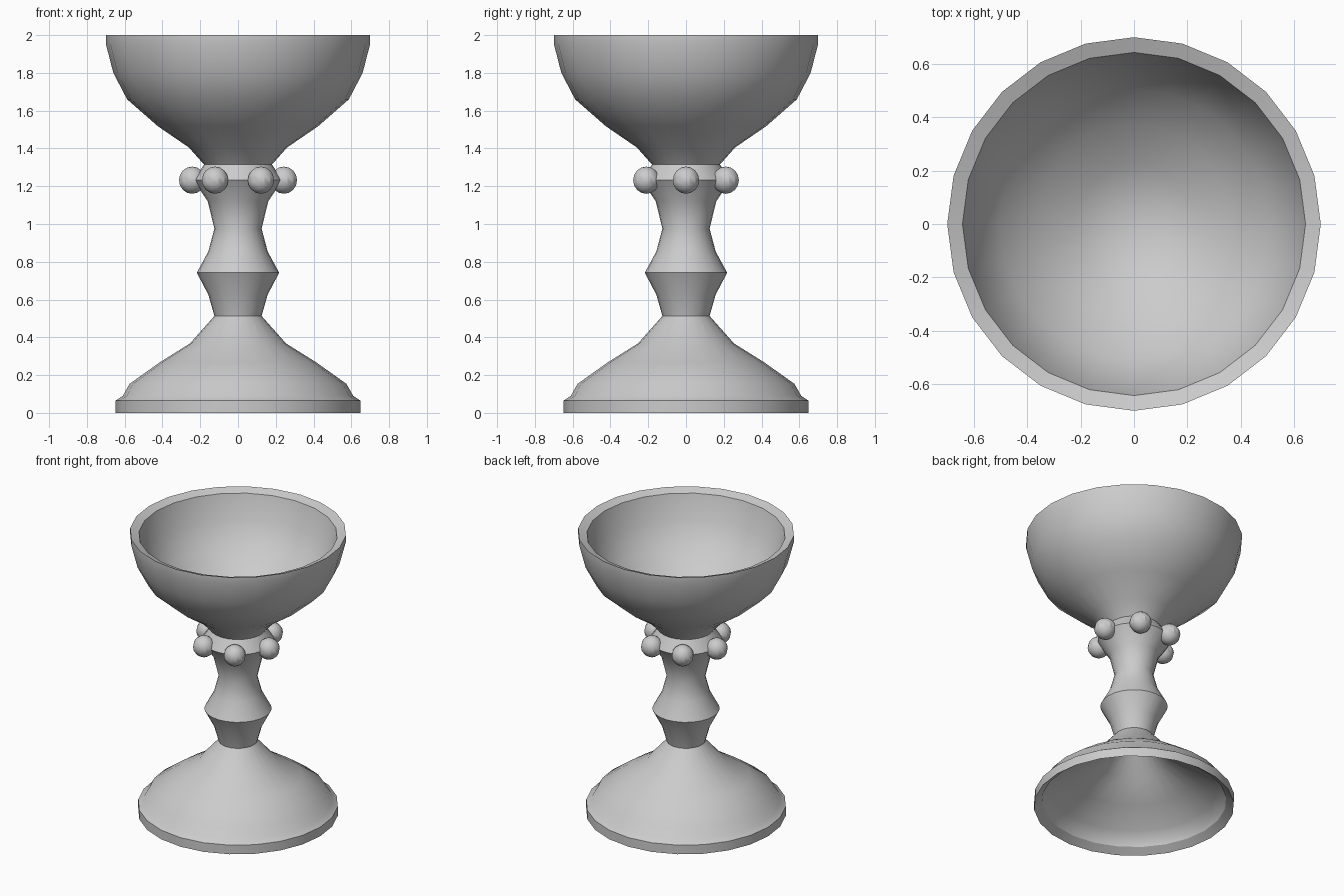
import bpy
import math
from mathutils import Vector

default = bpy.data.objects.get("Cube")
if default:
    bpy.data.objects.remove(default, do_unlink=True)

grey = bpy.data.materials.new("plain grey")
grey.use_nodes = True
COLOUR = (0.6, 0.6, 0.6, 1)
grey.diffuse_color = COLOUR
grey.node_tree.nodes["Principled BSDF"].inputs["Base Color"].default_value = COLOUR

SIDES = 24


def finish(obj):
    obj.data.materials.append(grey)
    bpy.ops.object.select_all(action="DESELECT")
    obj.select_set(True)
    bpy.context.view_layer.objects.active = obj
    bpy.ops.object.shade_smooth_by_angle(angle=math.radians(29))


def lathe(name, profile):
    """Spin (radius, height) points around z; radius zero makes a pole."""
    verts, rings, faces = [], [], []
    for r, z in profile:
        count = SIDES if r > 0 else 1
        rings.append([len(verts) + i for i in range(count)])
        for i in range(count):
            a = math.tau * i / SIDES
            verts.append((r * math.cos(a), r * math.sin(a), z))
    for low, high in zip(rings, rings[1:]):
        for i in range(SIDES):
            j = (i + 1) % SIDES
            if len(low) == 1:
                faces.append((low[0], high[j], high[i]))
            elif len(high) == 1:
                faces.append((low[i], low[j], high[0]))
            else:
                faces.append((low[i], low[j], high[j], high[i]))
    mesh = bpy.data.meshes.new(name)
    mesh.from_pydata(verts, [], faces)
    obj = bpy.data.objects.new(name, mesh)
    bpy.context.collection.objects.link(obj)
    finish(obj)


# Hollow underside, flared foot, knotted stem, collar, bowl and bowl interior
underside = [(0, .54), (.09, .48), (.22, .325), (.385, .221), (.535, .12), (.585, .07), (.598, .037)]
foot = [(.648, 0), (.648, .065), (.61, .09), (.574, .154), (.415, .267), (.255, .367)]
stem = [(.125, .513), (.157, .626), (.218, .742), (.157, .855), (.125, .975), (.16, 1.12)]
collar = [(.235, 1.232), (.18, 1.315)]
bowl = [(.26, 1.405), (.425, 1.518), (.587, 1.66), (.66, 1.8), (.7, 1.955), (.7, 2)]
interior = [(.643, 1.978), (.597, 1.808), (.505, 1.66), (.37, 1.545), (.22, 1.445), (0, 1.36)]
lathe("goblet", underside + foot + stem + collar + bowl + interior)

# Six beads around the collar
for k in range(6):
    a = math.tau * k / 6
    bpy.ops.mesh.primitive_uv_sphere_add(
        segments=12, ring_count=8, radius=.072, rotation=(0, 0, math.radians(15)),
        location=Vector((math.cos(a), math.sin(a), 0)) * .243 + Vector((0, 0, 1.232)))
    bead = bpy.context.object
    bead.name = f"bead_{k + 1}"
    finish(bead)
